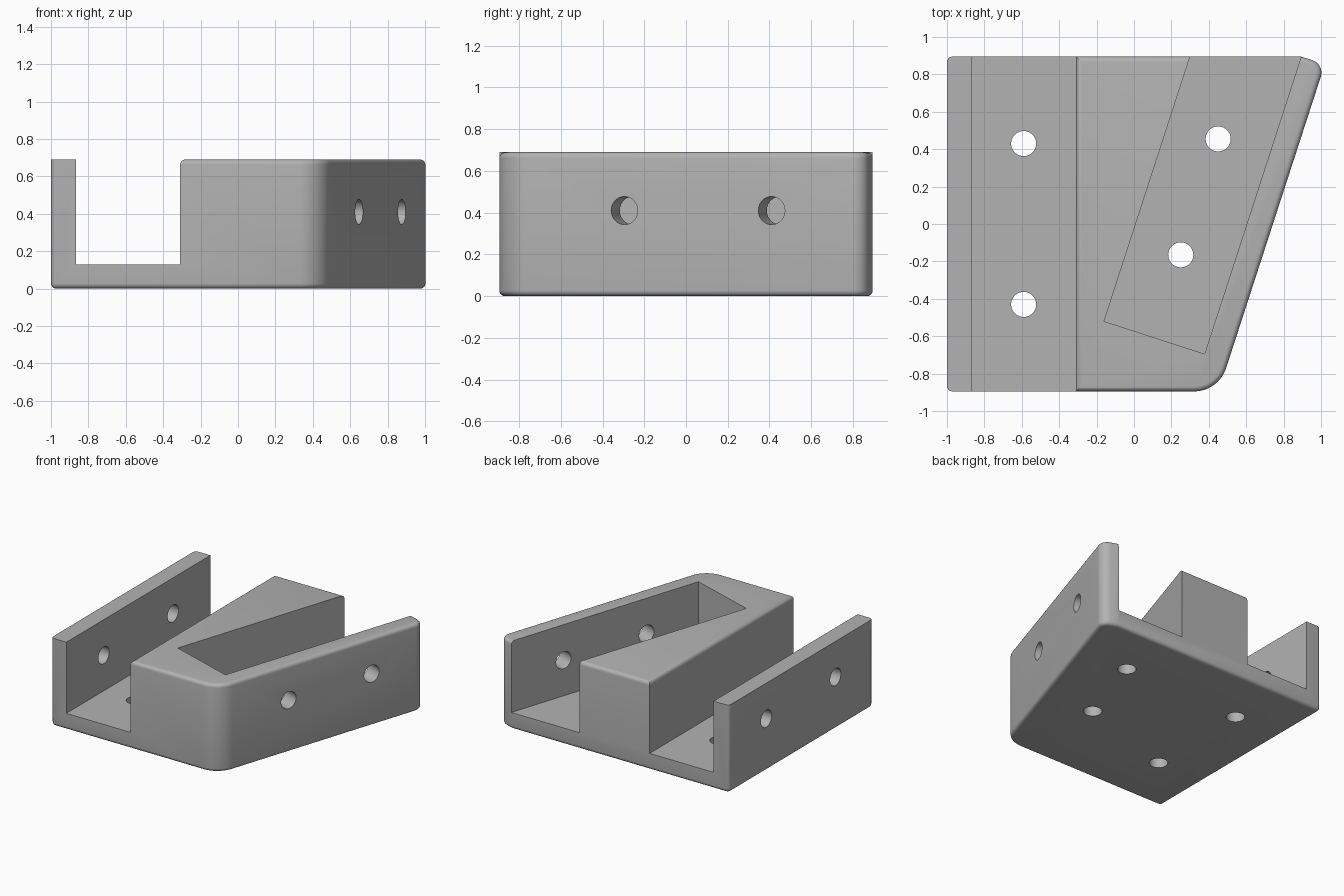
import bpy, bmesh, math
from mathutils import Vector, Matrix

cube = bpy.data.objects.get("Cube")
if cube:
    bpy.data.objects.remove(cube, do_unlink=True)

H, FLOOR, BACK = 0.69, 0.13, 0.895       # height, floor thickness, half depth
WALL, EDGE = 0.133, 0.028                # wall thickness, edge rounding
TILT = math.radians(18)
ACROSS = Vector((math.cos(TILT), -math.sin(TILT)))   # across the angled slot
ALONG = Vector((math.sin(TILT), math.cos(TILT)))     # along the angled slot
SLOT, SLOT_W = Vector((-0.16, -0.52)), 0.565         # slot corner and width
CHANNEL = -0.31                                      # right side of straight channel

grey = bpy.data.materials.new("Grey plastic")
grey.use_nodes = True
grey.diffuse_color = (0.45, 0.45, 0.45, 1)
grey.node_tree.nodes["Principled BSDF"].inputs["Base Color"].default_value = grey.diffuse_color


def fillet(a, p, b, r, steps):
    """Arc points replacing corner p between neighbours a and b."""
    da, db = (a - p).normalized(), (b - p).normalized()
    half = da.angle(db) / 2
    centre = p + (da + db).normalized() * (r / math.sin(half))
    start, end = p + da * (r / math.tan(half)) - centre, p + db * (r / math.tan(half)) - centre
    turn = start.angle(end)
    return [centre + (start * math.sin(turn * (1 - i / steps)) + end * math.sin(turn * i / steps))
            / math.sin(turn) for i in range(steps + 1)]


def prism(name, points, z0, z1):
    bm = bmesh.new()
    base = bm.faces.new([bm.verts.new((p[0], p[1], z0)) for p in points])
    top = bmesh.ops.extrude_face_region(bm, geom=[base])["geom"]
    bmesh.ops.translate(bm, vec=(0, 0, z1 - z0),
                        verts=[g for g in top if isinstance(g, bmesh.types.BMVert)])
    bmesh.ops.recalc_face_normals(bm, faces=bm.faces)
    return finish(bm, name)


def finish(bm, name):
    mesh = bpy.data.meshes.new(name)
    bm.to_mesh(mesh)
    bm.free()
    mesh.materials.append(grey)
    obj = bpy.data.objects.new(name, mesh)
    bpy.context.collection.objects.link(obj)
    return obj


def drill(name, centre, axis, length):
    bm = bmesh.new()
    turn = Vector((0, 0, 1)).rotation_difference(Vector(axis)).to_matrix().to_4x4()
    bmesh.ops.create_cone(bm, cap_ends=True, segments=40, radius1=0.067, radius2=0.067,
                          depth=length, matrix=Matrix.Translation(centre) @ turn)
    return finish(bm, name)


def cut(obj, cutters):
    for c in cutters:
        mod = obj.modifiers.new("cut", "BOOLEAN")
        mod.operation, mod.solver, mod.object = "DIFFERENCE", "EXACT", c
        c.hide_render = True
    bpy.context.view_layer.update()
    mesh = bpy.data.meshes.new_from_object(obj.evaluated_get(bpy.context.evaluated_depsgraph_get()))
    obj.modifiers.clear()
    obj.data = mesh
    for c in cutters:
        bpy.data.objects.remove(c, do_unlink=True)


# Bracket body: outline with rounded corners
slot_end = SLOT + ACROSS * SLOT_W
slot_end += ALONG * ((BACK - slot_end.y) / ALONG.y)
tip = slot_end + ACROSS * WALL
nose = tip - ALONG * ((tip.y + BACK) / ALONG.y)
corners = [(Vector((-1, -BACK)), 0.03, 5), (nose, 0.18, 12), (tip, 0.07, 8),
           (slot_end, 0, 0), (Vector((-1, BACK)), 0.03, 5)]
outline = []
for i, (p, r, steps) in enumerate(corners):
    a, b = corners[i - 1][0], corners[(i + 1) % len(corners)][0]
    outline += fillet(a, p, b, r, steps) if r else [p]
body = prism("angled_bracket", outline, 0, H)

# Straight channel and angled slot
channel = prism("channel_cutter", [(-1 + WALL, -2), (CHANNEL, -2), (CHANNEL, 2), (-1 + WALL, 2)], FLOOR, 2)
side = ACROSS * SLOT_W
slot = prism("slot_cutter", [SLOT, SLOT + side, SLOT + side + ALONG * 3, SLOT + ALONG * 3], FLOOR, 2)
cut(body, [channel, slot])

# Rounded edges: whole underside, and the top of the block and angled wall
bm = bmesh.new()
bm.from_mesh(body.data)
bmesh.ops.remove_doubles(bm, verts=bm.verts, dist=0.0005)


def rounded(e):
    if len(e.link_faces) != 2 or e.calc_face_angle(0) < 0.5:
        return False
    mid = (e.verts[0].co + e.verts[1].co) / 2
    if all(v.co.z < 0.001 for v in e.verts):
        return True
    if any(v.co.z < H - 0.001 for v in e.verts) or mid.x < CHANNEL - 0.01:
        return False
    rel = mid.xy - SLOT
    u, v = rel.dot(ACROSS), rel.dot(ALONG)
    return not (-0.005 < u < SLOT_W + 0.005 and v > -0.005)


bmesh.ops.bevel(bm, geom=[e for e in bm.edges if rounded(e)], offset=EDGE, segments=5,
                profile=0.5, affect="EDGES", clamp_overlap=True)
bm.to_mesh(body.data)
bm.free()

# Screw holes: floor, straight wall and angled wall
holes = [drill("floor_hole", (x, y, 0), (0, 0, 1), 0.5)
         for x, y in ((-0.59, 0.43), (-0.59, -0.43), (0.45, 0.455), (0.25, -0.165))]
holes += [drill("wall_hole", (-1, y, 0.41), (1, 0, 0), 0.5) for y in (-0.43, 0.43)]
for y in (-0.295, 0.41):
    spot = nose + ALONG * ((y + BACK) / ALONG.y)
    holes.append(drill("angled_wall_hole", (spot.x, spot.y, 0.41), (ACROSS.x, ACROSS.y, 0), 0.5))
cut(body, holes)

bpy.context.view_layer.objects.active = body
body.select_set(True)
bpy.ops.object.shade_smooth_by_angle(angle=math.radians(35))
